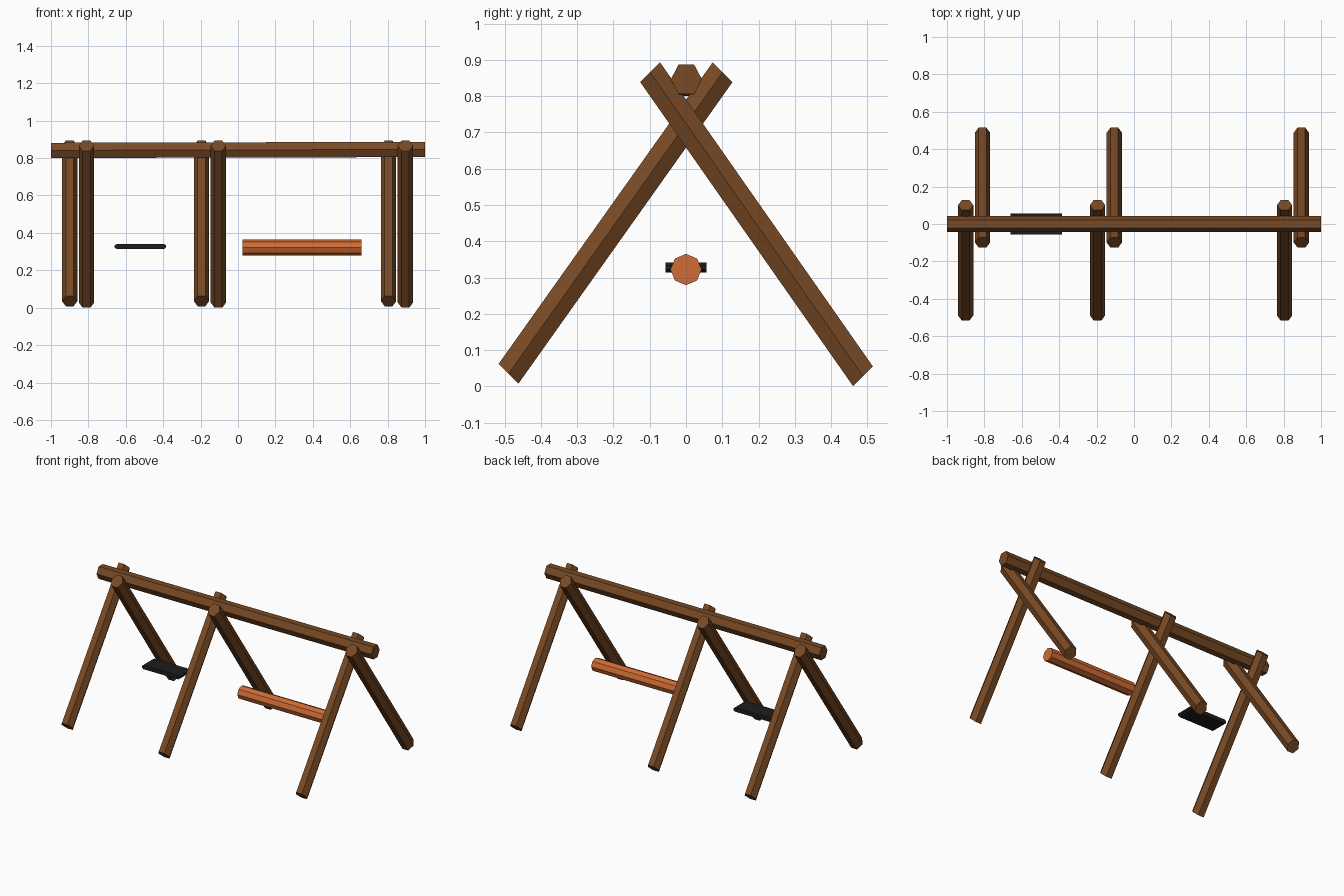
import bpy, bmesh
from math import pi, sin, cos
from mathutils import Vector

if "Cube" in bpy.data.objects:
    bpy.data.objects.remove(bpy.data.objects["Cube"])


def material(name, rgb):
    m = bpy.data.materials.new(name)
    m.diffuse_color = (*rgb, 1)
    m.use_nodes = True
    m.node_tree.nodes["Principled BSDF"].inputs["Base Color"].default_value = m.diffuse_color
    return m


brown = material("brown wood", (0.19, 0.068, 0.018))
orange = material("orange wood", (0.62, 0.15, 0.035))
black = material("black rubber", (0.012, 0.012, 0.013))


def prism(name, start, end, profile, mat):
    """Solid swept from start to end; profile is a list of offset vectors."""
    bm = bmesh.new()
    a, b = ([bm.verts.new(Vector(c) + p) for p in profile] for c in (start, end))
    n = len(profile)
    for i in range(n):
        j = (i + 1) % n
        bm.faces.new((a[i], a[j], b[j], b[i]))
    bm.faces.new(a[::-1])
    bm.faces.new(b)
    bmesh.ops.recalc_face_normals(bm, faces=bm.faces)
    mesh = bpy.data.meshes.new(name)
    bm.to_mesh(mesh)
    bm.free()
    mesh.materials.append(mat)
    ob = bpy.data.objects.new(name, mesh)
    bpy.context.collection.objects.link(ob)
    return ob


def ring(n, u, v):
    """Regular n-gon spanned by the two radius vectors u and v."""
    u, v = Vector(u), Vector(v)
    return [u * cos(2 * pi * i / n) + v * sin(2 * pi * i / n) for i in range(n)]


# Crossed legs: hexagonal poles with ends cut at 45 degrees
front_hex = ring(6, (0.041, 0, 0), (0, 0.0315, -0.0315))
back_hex = ring(6, (0.041, 0, 0), (0, 0.0315, 0.0315))
for label, x in (("left", -0.9), ("middle", -0.195), ("right", 0.805)):
    prism(f"{label}_front_leg", (x, -0.489, 0.035), (x, 0.101, 0.866), front_hex, brown)
    xb = x + 0.09
    prism(f"{label}_back_leg", (xb, 0.488, 0.0275), (xb, -0.099, 0.866), back_hex, brown)

# Top beam, very slightly tilted
prism("top_beam", (-1, 0.001, 0.841), (1, 0.001, 0.846),
      ring(6, (0, 0.043, 0), (0, 0, 0.047)), brown)

# Octagonal log seat
prism("log_seat", (0.025, 0, 0.322), (0.66, 0, 0.322),
      ring(8, (0, 0.043, 0), (0, 0, 0.043)), orange)

# Flat swing seat with chamfered ends
half = [(0.126, 0.0135), (0.137, 0.006), (0.137, -0.006), (0.126, -0.0135)]
outline = half + [(-x, z) for x, z in reversed(half)]
prism("swing_seat", (-0.522, -0.056, 0.3275), (-0.522, 0.056, 0.3275),
      [Vector((x, 0, z)) for x, z in outline], black)
